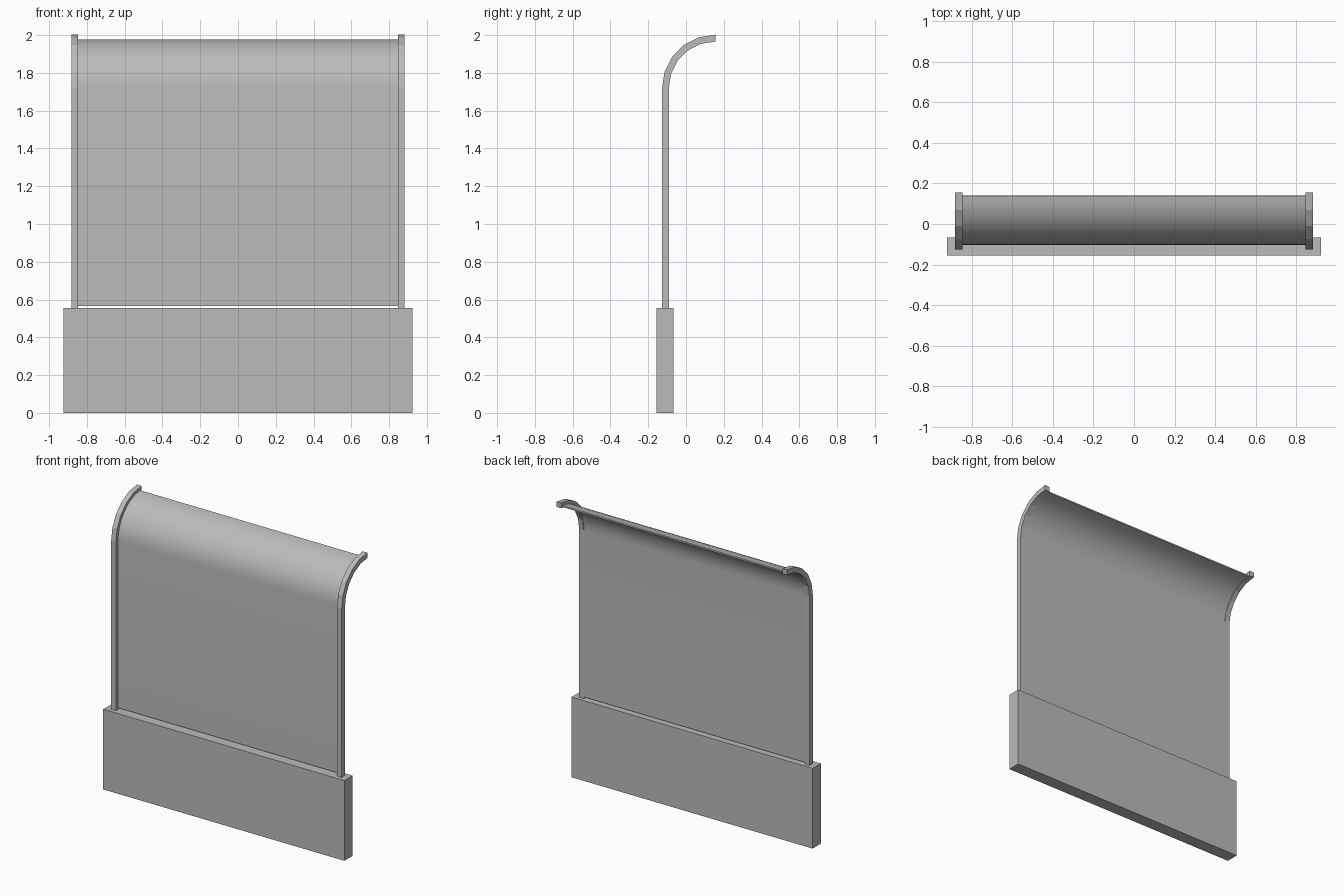
import bpy, bmesh, math

cube = bpy.data.objects.get("Cube")
if cube:
    bpy.data.objects.remove(cube, do_unlink=True)

GREY = (0.5, 0.5, 0.5, 1)
grey = bpy.data.materials.new("plain grey")
grey.use_nodes = True
grey.diffuse_color = GREY
grey.node_tree.nodes["Principled BSDF"].inputs["Base Color"].default_value = GREY

BASE_TOP = 0.555
BEND_Y, BEND_Z = 0.155, 1.72   # centre of the top bend


def arc_line(radius, bottom, steps, end_angle):
    """Side line: straight up from the base, then bending backwards."""
    pts = [(BEND_Y - radius, bottom)]
    for i in range(steps + 1):
        a = end_angle * i / steps
        pts.append((BEND_Y - radius * math.cos(a), BEND_Z + radius * math.sin(a)))
    return pts


def extrude_strip(name, outer, inner, x0, x1, smooth=False):
    """Closed solid between two side lines, spanning x0 to x1."""
    bm = bmesh.new()
    rings = [[bm.verts.new((x, y, z)) for x, (y, z) in
              ((x0, o), (x1, o), (x1, i), (x0, i))] for o, i in zip(outer, inner)]
    for a, b in zip(rings, rings[1:]):
        for k in range(4):
            n = (k + 1) % 4
            bm.faces.new((a[k], a[n], b[n], b[k]))
    bm.faces.new(rings[0][::-1])
    bm.faces.new(rings[-1])
    bmesh.ops.recalc_face_normals(bm, faces=bm.faces)
    mesh = bpy.data.meshes.new(name)
    bm.to_mesh(mesh)
    bm.free()
    obj = bpy.data.objects.new(name, mesh)
    bpy.context.collection.objects.link(obj)
    mesh.materials.append(grey)
    if smooth:
        bpy.ops.object.select_all(action='DESELECT')
        obj.select_set(True)
        bpy.context.view_layer.objects.active = obj
        bpy.ops.object.shade_smooth_by_angle(angle=math.radians(30))
    return obj


# Base wall
extrude_strip("base_wall", [(-0.155, 0), (-0.155, BASE_TOP)],
              [(-0.066, 0), (-0.066, BASE_TOP)], -0.923, 0.923)

# Bent posts at both ends
post_outer = arc_line(0.282, BASE_TOP, 5, math.pi / 2)
post_inner = arc_line(0.246, BASE_TOP, 5, math.pi / 2)
for side, x0 in (("left", 0.846), ("right", -0.882)):
    extrude_strip(side + "_post", post_outer, post_inner, x0, x0 + 0.036)

# Thin bent panel between the posts
panel_end = math.radians(86.5)
extrude_strip("panel", arc_line(0.258, BASE_TOP + 0.01, 12, panel_end),
              arc_line(0.248, BASE_TOP + 0.01, 12, panel_end),
              -0.848, 0.848, smooth=True)
